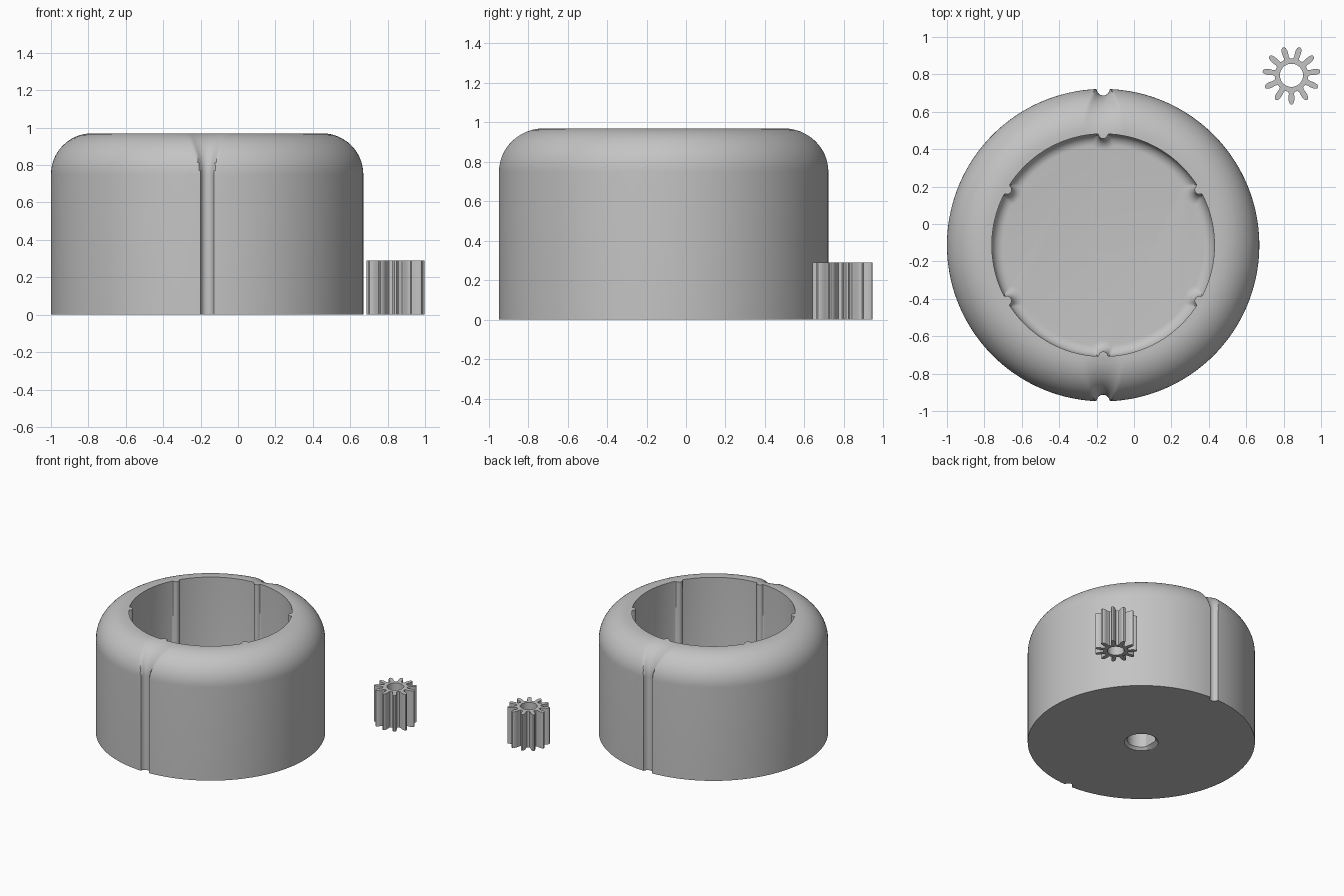
import bpy
import bmesh
from math import sin, cos, pi, radians, sqrt, tau

if "Cube" in bpy.data.objects:
    bpy.data.objects.remove(bpy.data.objects["Cube"], do_unlink=True)

grey = bpy.data.materials.new("plain grey")
grey.use_nodes = True
colour = (0.55, 0.55, 0.55, 1)
grey.diffuse_color = colour
grey.node_tree.nodes["Principled BSDF"].inputs["Base Color"].default_value = colour


def loft(name, rings, location, closed=False):
    """Skin rings of (x, y, z) points; cap both ends, or join last to first."""
    bm = bmesh.new()
    loops = [[bm.verts.new(p) for p in ring] for ring in rings]
    pairs = list(zip(loops, loops[1:]))
    if closed:
        pairs.append((loops[-1], loops[0]))
    else:
        bm.faces.new(loops[0])
        bm.faces.new(loops[-1])
    n = len(loops[0])
    for a, b in pairs:
        for i in range(n):
            j = (i + 1) % n
            bm.faces.new((a[i], a[j], b[j], b[i]))
    bmesh.ops.recalc_face_normals(bm, faces=bm.faces)
    mesh = bpy.data.meshes.new(name)
    bm.to_mesh(mesh)
    bm.free()
    mesh.materials.append(grey)
    obj = bpy.data.objects.new(name, mesh)
    obj.location = location
    bpy.context.collection.objects.link(obj)
    bpy.ops.object.select_all(action='DESELECT')
    obj.select_set(True)
    bpy.context.view_layer.objects.active = obj
    bpy.ops.object.shade_smooth_by_angle(angle=radians(30))
    return obj


# Body dimensions
STEPS = 720
ANGLES = [tau * i / STEPS for i in range(STEPS)]
OUTER, HEIGHT, ROUND, GROOVE = 0.835, 0.97, 0.22, 0.035
INNER, FLOOR, FILLET, RIDGE = 0.595, 0.26, 0.06, 0.026
HOLE, HOLE_TOP, CHAMFER, FLAT = 0.104, 0.19, 0.02, 0.09


def notched(angle, radius, notch, count, start, inset):
    """Radius of a circle with round notches, offset inwards by inset."""
    pitch = tau / count
    phi = (angle - start + pitch / 2) % pitch - pitch / 2
    reach = (notch + inset) ** 2 - (radius * sin(phi)) ** 2
    r = radius - inset
    if reach > 0:
        r = min(r, radius * cos(phi) - sqrt(reach))
    return r


def ring(radius_at, z):
    return [(radius_at(a) * cos(a), radius_at(a) * sin(a), z) for a in ANGLES]


def outer(inset):
    return lambda a: max(INNER + 0.001, notched(a, OUTER, GROOVE, 2, pi / 2, inset))


def inner(inset):
    return lambda a: notched(a, INNER, RIDGE, 6, pi / 6, inset)


def shaft(a):
    # round hole with one flat side
    return min(HOLE, FLAT / -cos(a)) if cos(a) < -0.1 else HOLE


# Body: blind shaft hole, outer wall, rounded shoulder, cavity, floor
rings = [ring(shaft, HOLE_TOP), ring(shaft, CHAMFER),
         ring(lambda a: HOLE + CHAMFER, 0), ring(outer(0), 0)]
for k in range(17):
    t = pi / 2 * k / 16
    rings.append(ring(outer(ROUND * (1 - cos(t))), HEIGHT - ROUND + ROUND * sin(t)))
rings.append(ring(inner(0), HEIGHT))
for k in range(9):
    t = pi / 2 * k / 8
    rings.append(ring(inner(FILLET * (1 - cos(t))), FLOOR + FILLET - FILLET * sin(t)))
loft("cup_body", rings, (-0.165, -0.113, 0))

# Small gear: half tooth as (radius, half angle), mirrored and repeated
TEETH, GEAR_HEIGHT, BORE = 11, 0.29, 0.062
half_tooth = [(0.09, 10.5), (0.1, 8), (0.12, 7.6), (0.135, 6.5), (0.148, 4.5), (0.155, 2)]
tooth = [(r, -a) for r, a in half_tooth] + [(r, a) for r, a in reversed(half_tooth)]
outline = [(r, radians(a) + tau * i / TEETH - pi / 2) for i in range(TEETH) for r, a in tooth]


def gear_ring(bore, z):
    return [((BORE if bore else r) * cos(a), (BORE if bore else r) * sin(a), z)
            for r, a in outline]


loft("small_gear",
     [gear_ring(False, 0), gear_ring(False, GEAR_HEIGHT),
      gear_ring(True, GEAR_HEIGHT), gear_ring(True, 0)],
     (0.842, 0.795, 0), closed=True)
